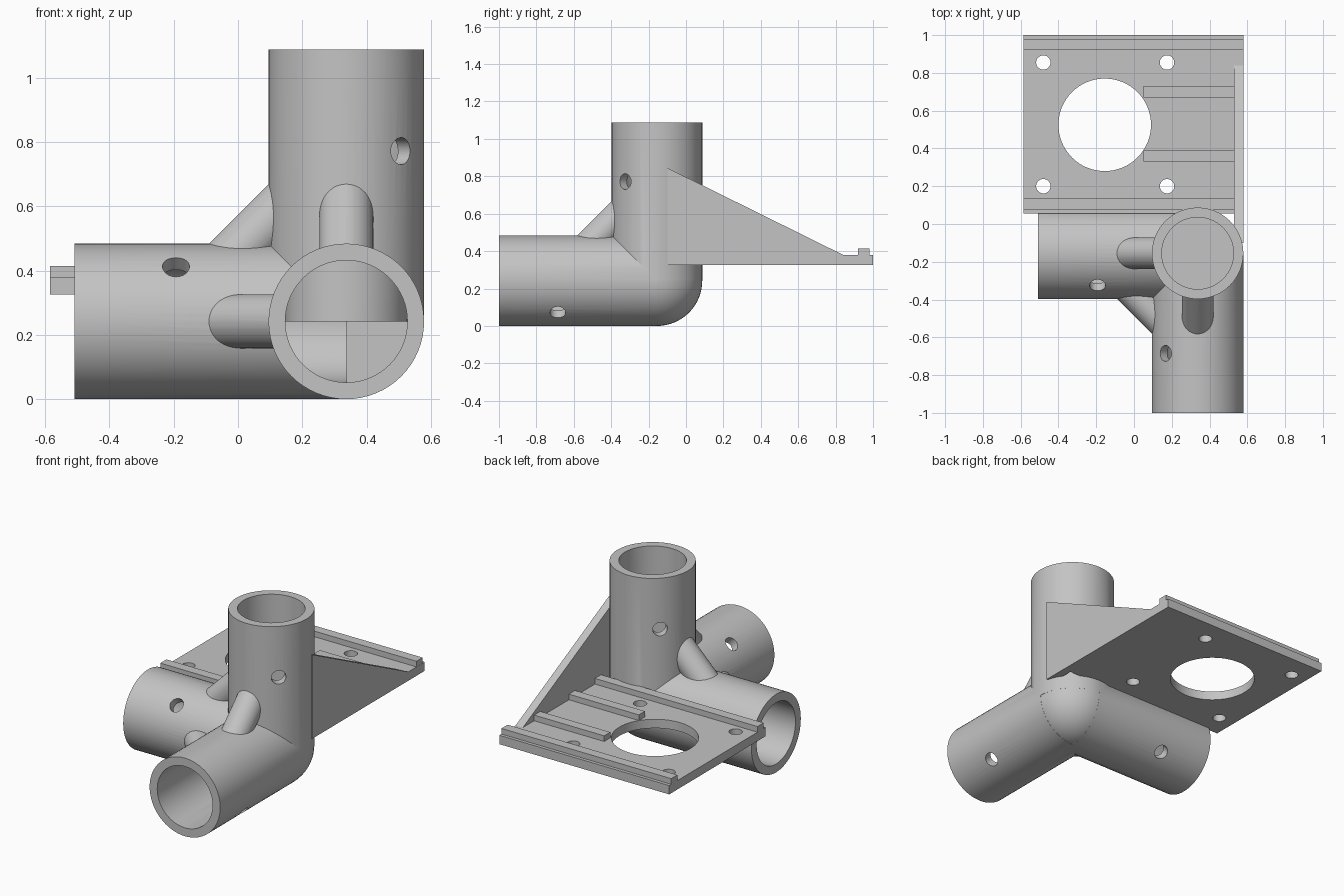
import bpy, bmesh, math
from mathutils import Vector

cube = bpy.data.objects.get("Cube")
if cube:
    bpy.data.objects.remove(cube, do_unlink=True)

GREY = bpy.data.materials.new("plain grey")
GREY.use_nodes = True
GREY.diffuse_color = (0.55, 0.55, 0.55, 1)
GREY.node_tree.nodes["Principled BSDF"].inputs["Base Color"].default_value = GREY.diffuse_color

CORNER = Vector((0.337, -0.155, 0.242))
OUTER, BORE, LENGTH = 0.242, 0.19, 0.846
ARMS = [Vector((-1, 0, 0)), Vector((0, -1, 0)), Vector((0, 0, 1))]


def finish(bm, name):
    bmesh.ops.recalc_face_normals(bm, faces=bm.faces)
    mesh = bpy.data.meshes.new(name)
    bm.to_mesh(mesh)
    bm.free()
    mesh.materials.append(GREY)
    ob = bpy.data.objects.new(name, mesh)
    bpy.context.collection.objects.link(ob)
    return ob


def rod(name, start, end, radius, sides=64):
    bm = bmesh.new()
    axis = end - start
    bmesh.ops.create_cone(bm, cap_ends=True, segments=sides, radius1=radius,
                          radius2=radius, depth=axis.length)
    ob = finish(bm, name)
    turn = Vector((0, 0, 1)).rotation_difference(axis).to_matrix().to_4x4()
    ob.data.transform(turn)
    ob.location = (start + end) / 2
    return ob


def box(name, x, y, z):
    bm = bmesh.new()
    bmesh.ops.create_cube(bm, size=1)
    for v in bm.verts:
        v.co = [r[0] if c < 0 else r[1] for c, r in zip(v.co, (x, y, z))]
    return finish(bm, name)


def combine(target, tool, operation):
    mod = target.modifiers.new("combine", "BOOLEAN")
    mod.operation, mod.solver, mod.object = operation, "EXACT", tool
    bpy.context.view_layer.update()
    bpy.ops.object.select_all(action="DESELECT")
    bpy.context.view_layer.objects.active = target
    target.select_set(True)
    bpy.ops.object.modifier_apply(modifier=mod.name)
    bpy.data.objects.remove(tool, do_unlink=True)


def smooth(ob):
    bpy.ops.object.select_all(action="DESELECT")
    bpy.context.view_layer.objects.active = ob
    ob.select_set(True)
    bpy.ops.object.shade_smooth_by_angle(angle=math.radians(25))


# Three-way corner: round elbow and three tube bodies
bm = bmesh.new()
bmesh.ops.create_uvsphere(bm, u_segments=64, v_segments=32, radius=OUTER - 0.0006)
tubes = finish(bm, "corner_tubes")
tubes.location = CORNER
for arm in ARMS:
    combine(tubes, rod("arm", CORNER, CORNER + arm * LENGTH, OUTER), "UNION")

# Diagonal braces between each pair of tubes
for i in range(3):
    a, b = ARMS[i], ARMS[(i + 1) % 3]
    middle = CORNER + (a + b).normalized() * 0.389
    reach = (a - b).normalized() * 0.3
    combine(tubes, rod("brace", middle - reach, middle + reach, 0.084, 48), "UNION")

# Bores, each starting at the corner centre
for arm in ARMS:
    combine(tubes, rod("bore", CORNER, CORNER + arm * (LENGTH + 0.1), BORE), "DIFFERENCE")

# Cross-drilled screw holes
for arm, across in zip(ARMS, [(0, -1, 1), (-1, 0, 1), (1, -1, 0)]):
    middle = CORNER + arm * 0.53
    reach = Vector(across).normalized() * 0.3
    combine(tubes, rod("screw_hole", middle - reach, middle + reach, 0.042, 32), "DIFFERENCE")
smooth(tubes)

# Mounting plate with a large opening and four screw holes
BOTTOM, TOP, RAIL = 0.325, 0.38, 0.415
plate = box("mounting_plate", (-0.585, 0.53), (0.055, 1), (BOTTOM, TOP))
holes = [(-0.155, 0.525, 0.245)]
holes += [(x, y, 0.038) for x in (-0.48, 0.175) for y in (0.2, 0.855)]
for x, y, r in holes:
    combine(plate, rod("hole", Vector((x, y, 0.2)), Vector((x, y, 0.5)), r), "DIFFERENCE")
smooth(plate)

# Rails along both plate edges, and two short ribs
box("back_rail", (-0.585, 0.579), (0.92, 0.98), (TOP - 0.01, RAIL))
box("front_rail", (-0.585, 0.535), (0.075, 0.135), (TOP - 0.01, RAIL))
for name, y in (("front_rib", 0.33), ("back_rib", 0.67)):
    box(name, (0.05, 0.535), (y, y + 0.06), (TOP - 0.01, RAIL))

# Triangular side web joining the plate to the upright tube
bm = bmesh.new()
profile = [(-0.1, BOTTOM), (1, BOTTOM), (1, TOP), (0.84, TOP), (-0.1, 0.845)]
face = bm.faces.new([bm.verts.new((0.53, y, z)) for y, z in profile])
side = bmesh.ops.extrude_face_region(bm, geom=[face])["geom"]
bmesh.ops.translate(bm, vec=(0.0495, 0, 0),
                    verts=[g for g in side if isinstance(g, bmesh.types.BMVert)])
finish(bm, "side_web")
